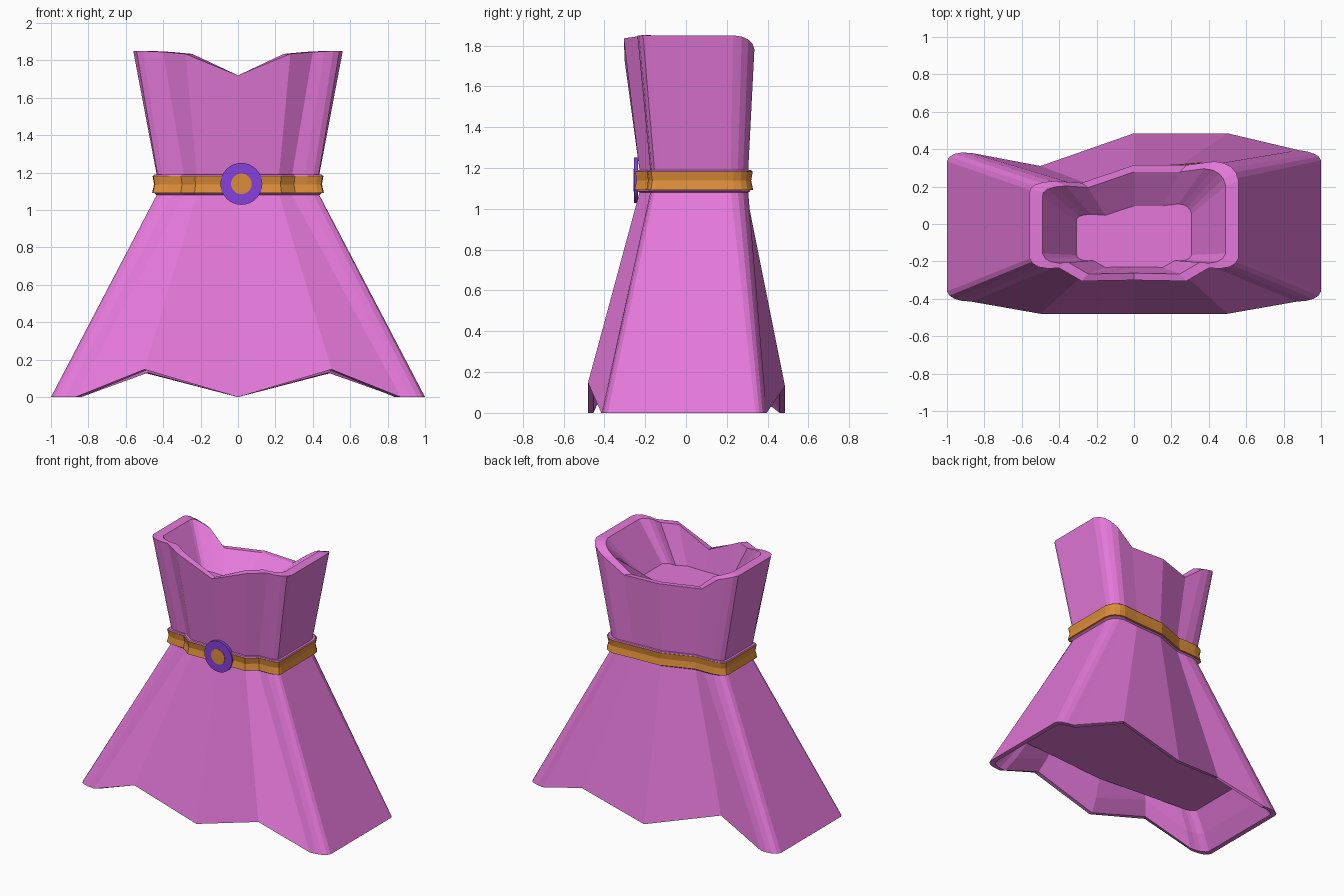
import bpy, bmesh, math
from mathutils import Vector

if "Cube" in bpy.data.objects:
    bpy.data.objects.remove(bpy.data.objects["Cube"])


def material(name, rgb):
    m = bpy.data.materials.new(name)
    m.diffuse_color = (*rgb, 1)
    m.use_nodes = True
    m.node_tree.nodes["Principled BSDF"].inputs["Base Color"].default_value = m.diffuse_color
    return m


PINK = material("pink_cloth", (0.78, 0.19, 0.70))
ORANGE = material("orange_belt", (0.72, 0.27, 0.04))
PURPLE = material("purple_buckle", (0.24, 0.05, 0.72))


def loft(name, rings, mat, cap=False, closed=False):
    """Skin a list of equal-length point rings."""
    bm = bmesh.new()
    loops = [[bm.verts.new(p) for p in r] for r in rings]
    pairs = list(zip(loops, loops[1:]))
    if closed:
        pairs.append((loops[-1], loops[0]))
    for a, b in pairs:
        n = len(a)
        for i in range(n):
            j = (i + 1) % n
            bm.faces.new((a[i], a[j], b[j], b[i]))
    if cap:
        bm.faces.new(loops[0])
        bm.faces.new(loops[-1])
    bmesh.ops.recalc_face_normals(bm, faces=bm.faces)
    me = bpy.data.meshes.new(name)
    bm.to_mesh(me)
    bm.free()
    ob = bpy.data.objects.new(name, me)
    bpy.context.collection.objects.link(ob)
    me.materials.append(mat)
    return ob


def outline(front, back):
    """Mirror the front half, add the uneven back, then round the four corners."""
    left = [(-p[0],) + tuple(p[1:]) for p in reversed(front[1:])]
    pts = [Vector(p) for p in front + back + left]
    ring = []
    for i, p in enumerate(pts):
        if i in (3, 6, 12, 15):
            a, b = pts[i - 1], pts[i + 1]
            c = 2 * p - (a + b) / 2
            ring += [a * (1 - t) ** 2 + c * 2 * t * (1 - t) + b * t * t for t in (.25, .5, .75)]
        else:
            ring.append(p)
    return [tuple(p) for p in ring]


def moved(ring, sx=1, sy=1, cy=0.0, dy=0.0, dz=0.0):
    return [(x * sx, cy + (y - cy) * sy + dy, z + dz) for x, y, z in ring]


# cross-sections: wavy hem, waist, neckline
hem = outline(
    [(0, -.48, 0), (.5, -.48, .148), (.87, -.415, 0), (.96, -.40, 0), (1, -.36, 0)],
    [(1, .34, 0), (.965, .375, 0), (.88, .395, 0), (.5, .485, .13), (0, .485, 0),
     (-.5, .31, .13), (-.87, .38, 0), (-.96, .375, 0), (-1, .335, 0)])
waist = outline(
    [(0, -.228, 0), (.22, -.228, 0), (.29, -.175, 0), (.405, -.168, 0), (.435, -.135, 0)],
    [(.435, .22, 0), (.405, .28, 0), (.34, .305, 0), (.22, .295, 0), (0, .285, 0),
     (-.22, .205, 0), (-.29, .205, 0), (-.405, .19, 0), (-.435, .14, 0)])
neck = outline(
    [(0, -.30, 1.72), (.28, -.305, 1.835), (.40, -.235, 1.845), (.51, -.23, 1.85), (.56, -.18, 1.85)],
    [(.56, .23, 1.85), (.52, .305, 1.83), (.43, .335, 1.78), (.28, .315, 1.68), (0, .315, 1.69),
     (-.28, .22, 1.69), (-.42, .23, 1.80), (-.53, .21, 1.84), (-.56, .16, 1.85)])


def waist_at(z, grow=0.0):
    return moved(waist, (.435 + grow) / .435, (.265 + grow) / .265, cy=.035, dz=z)


# dress: recessed underside, skirt, waist lips, bodice, recessed neck opening
under_rim = moved(hem, .965, .945)
under_wall = moved(hem, .89, .85, dz=.10)
underside = moved(hem, .80, .78, dz=.24)
neck_rim = moved(neck, .875, .88, cy=.01)
neck_floor = [(x * .55, y * .53 - .07, 1.57) for x, y, z in neck]
loft("dress", [underside, under_wall, under_rim, hem,
               waist_at(1.08), waist_at(1.088, .012), waist_at(1.093, 0),
               waist_at(1.18, 0), waist_at(1.183, .018), waist_at(1.19, .014), waist_at(1.191, 0),
               neck, neck_rim, neck_floor],
     PINK, cap=True)

# belt: band pinched along its middle
loft("belt", [waist_at(1.092, -.01), waist_at(1.092, .024), waist_at(1.138, .014),
              waist_at(1.183, .022), waist_at(1.183, -.01)], ORANGE, closed=True)


# round buckle with inset centre
def disc(name, r, y0, y1, mat):
    rings = [[(.018 + r * math.cos(a * math.tau / 32), y, 1.14 + r * math.sin(a * math.tau / 32))
              for a in range(32)] for y in (y0, y1)]
    return loft(name, rings, mat, cap=True)


disc("buckle", .112, -.255, -.234, PURPLE)
disc("buckle_centre", .055, -.258, -.24, ORANGE)
